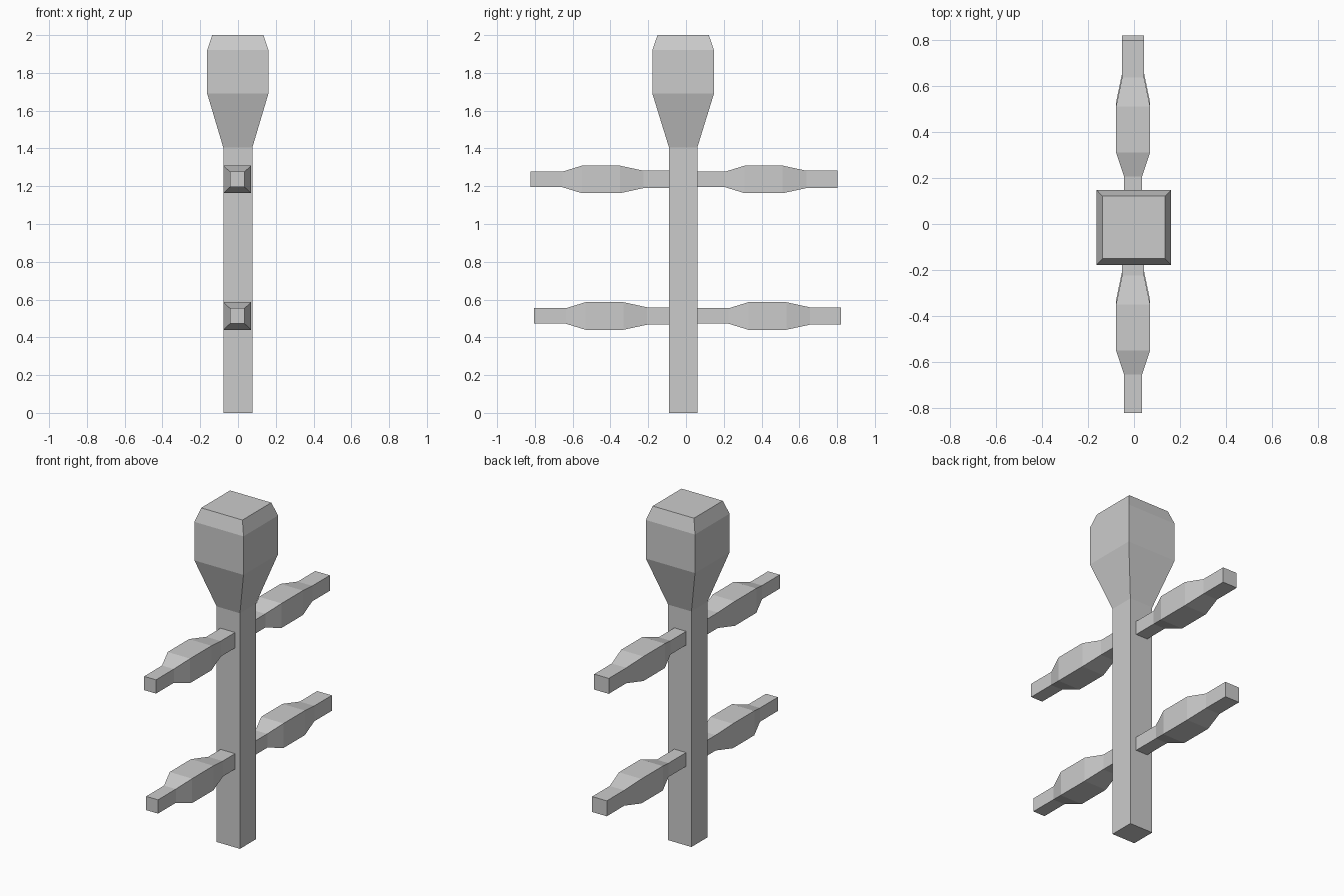
import bpy, bmesh
from mathutils import Vector

if "Cube" in bpy.data.objects:
    bpy.data.objects.remove(bpy.data.objects["Cube"])


def square_loft(name, axis, centre, stations):
    """Loft square sections (position, half width, half depth) along 'Y' or 'Z'."""
    bm = bmesh.new()
    rings = []
    for t, a, b in stations:
        ring = []
        for sx, sy in ((-1, -1), (1, -1), (1, 1), (-1, 1)):
            p = (sx * a, t, sy * b) if axis == 'Y' else (sx * a, sy * b, t)
            ring.append(bm.verts.new(Vector(p) + Vector(centre)))
        rings.append(ring)
    for r, s in zip(rings, rings[1:]):
        for i in range(4):
            j = (i + 1) % 4
            bm.faces.new((r[i], r[j], s[j], s[i]))
    bm.faces.new(rings[0])
    bm.faces.new(rings[-1])
    bmesh.ops.recalc_face_normals(bm, faces=bm.faces)
    mesh = bpy.data.meshes.new(name)
    bm.to_mesh(mesh)
    bm.free()
    obj = bpy.data.objects.new(name, mesh)
    bpy.context.collection.objects.link(obj)
    return obj


# Upright post flaring into a chamfered head
square_loft("post", 'Z', (-0.001, -0.015, 0), [
    (0, 0.077, 0.075), (1.405, 0.077, 0.075), (1.69, 0.162, 0.163),
    (1.92, 0.162, 0.163), (2.0, 0.136, 0.136)])

# Four pegs with a swollen middle, front and back at two heights
peg = [(0, 0.039, 0.041), (0.168, 0.039, 0.041), (0.272, 0.074, 0.073),
       (0.473, 0.074, 0.073), (0.598, 0.048, 0.046), (0.763, 0.048, 0.046)]
for level, z, y in (("upper", 1.236, -0.823), ("lower", 0.513, -0.804)):
    for side, shift in (("front", 0), ("back", 0.862)):
        square_loft(f"{level}_{side}_peg", 'Y', (-0.004, y + shift, z), peg)
